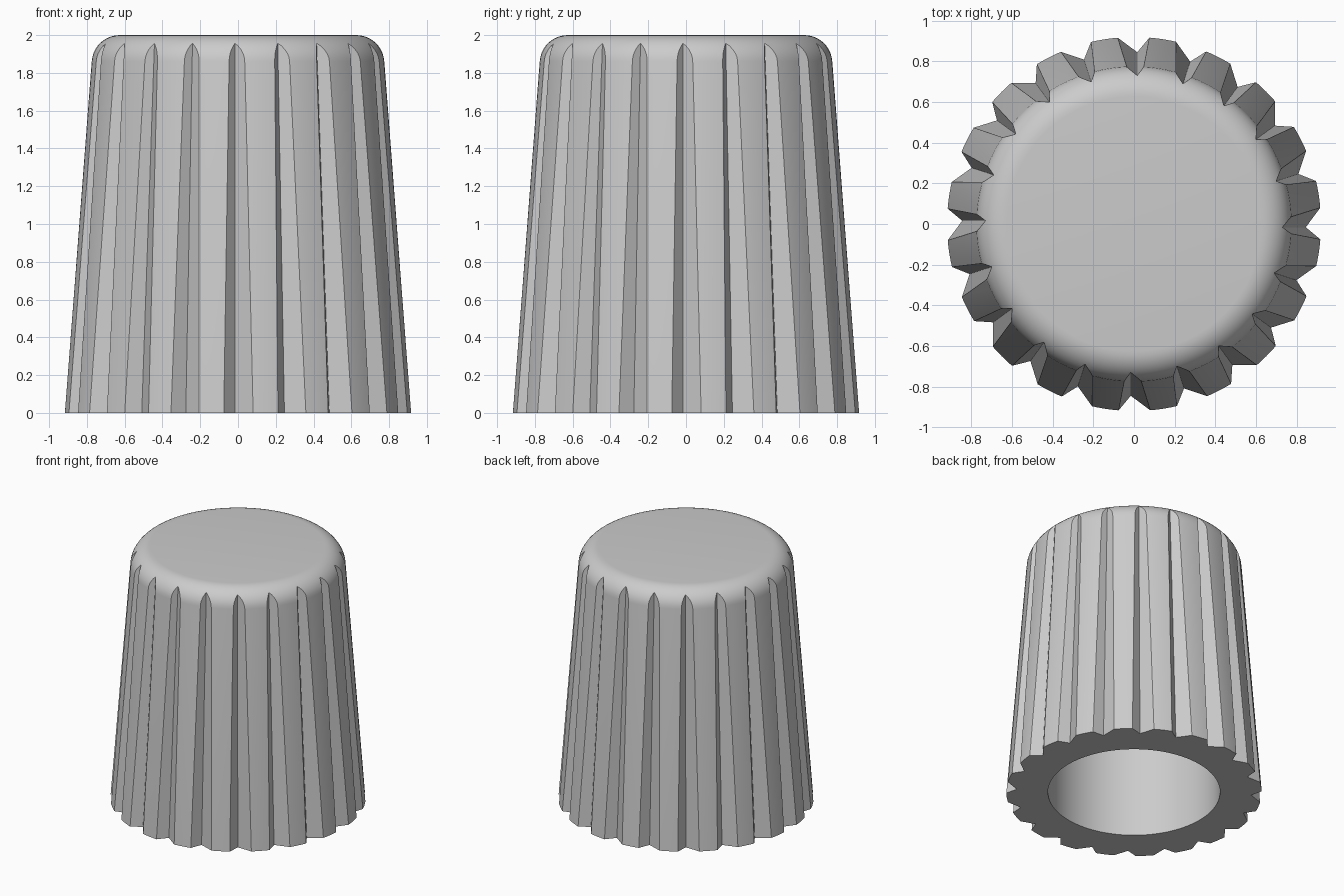
import bpy, bmesh, math
from mathutils import Matrix, Vector

cube = bpy.data.objects.get("Cube")
if cube:
    bpy.data.objects.remove(cube, do_unlink=True)

HEIGHT, BASE_R, SLOPE = 2.0, 0.92, 0.078
FILLET, BORE_R, BORE_TOP = 0.15, 0.62, 1.7
SEGMENTS, GROOVES = 120, 20

grey = bpy.data.materials.new("plain grey")
grey.use_nodes = True
colour = (0.6, 0.6, 0.6, 1)
grey.diffuse_color = colour
grey.node_tree.nodes["Principled BSDF"].inputs["Base Color"].default_value = colour


def finish(bm, name):
    bmesh.ops.recalc_face_normals(bm, faces=bm.faces)
    mesh = bpy.data.meshes.new(name)
    bm.to_mesh(mesh)
    bm.free()
    mesh.materials.append(grey)
    obj = bpy.data.objects.new(name, mesh)
    bpy.context.collection.objects.link(obj)
    return obj


# Hollow tapered body: one closed profile turned about z
profile = [(BORE_R, 0), (BASE_R, 0)]
start_z = HEIGHT - FILLET
start_r = BASE_R - SLOPE * start_z
for i in range(11):
    a = math.radians(4 + 86 * i / 10)
    profile.append((start_r - FILLET * (1 - math.cos(a)), start_z + FILLET * math.sin(a)))

bm = bmesh.new()
rings = []
for r, z in profile + [(BORE_R, BORE_TOP)]:
    rings.append([bm.verts.new((r * math.cos(t), r * math.sin(t), z))
                  for t in (math.tau * k / SEGMENTS for k in range(SEGMENTS))])
loops = [rings[-1]] + rings[:-1]          # bore ceiling, bore rim, outside, top
for lower, upper in zip(loops, loops[1:]):
    for k in range(SEGMENTS):
        n = (k + 1) % SEGMENTS
        bm.faces.new((lower[k], lower[n], upper[n], upper[k]))
bm.faces.new(loops[0])
bm.faces.new(loops[-1])
body = finish(bm, "fluted_knob")

# Leaning wedge cutters for the V-shaped flutes
bm = bmesh.new()


def wedge_section(z):
    valley = Vector((0.845 - 0.0585 * z, -0.016, z))
    return [valley, valley + Vector((0.1, 0.135, 0)), valley + Vector((0.1, -0.083, 0))]


for g in range(GROOVES):
    turn = Matrix.Rotation(math.tau * g / GROOVES, 3, "Z")
    low, high = ([bm.verts.new(turn @ p) for p in wedge_section(z)] for z in (-0.1, 2.1))
    bm.faces.new(low)
    bm.faces.new(high)
    for k in range(3):
        n = (k + 1) % 3
        bm.faces.new((low[k], low[n], high[n], high[k]))
cutter = finish(bm, "flute_cutter")
cutter.hide_render = True

# Cut the flutes, then keep their edges crisp
mod = body.modifiers.new("flutes", "BOOLEAN")
mod.operation, mod.solver, mod.object = "DIFFERENCE", "EXACT", cutter
bpy.ops.object.select_all(action="DESELECT")
bpy.context.view_layer.objects.active = body
body.select_set(True)
bpy.ops.object.modifier_apply(modifier=mod.name)
bpy.data.objects.remove(cutter, do_unlink=True)
bpy.ops.object.shade_smooth_by_angle(angle=math.radians(25))
